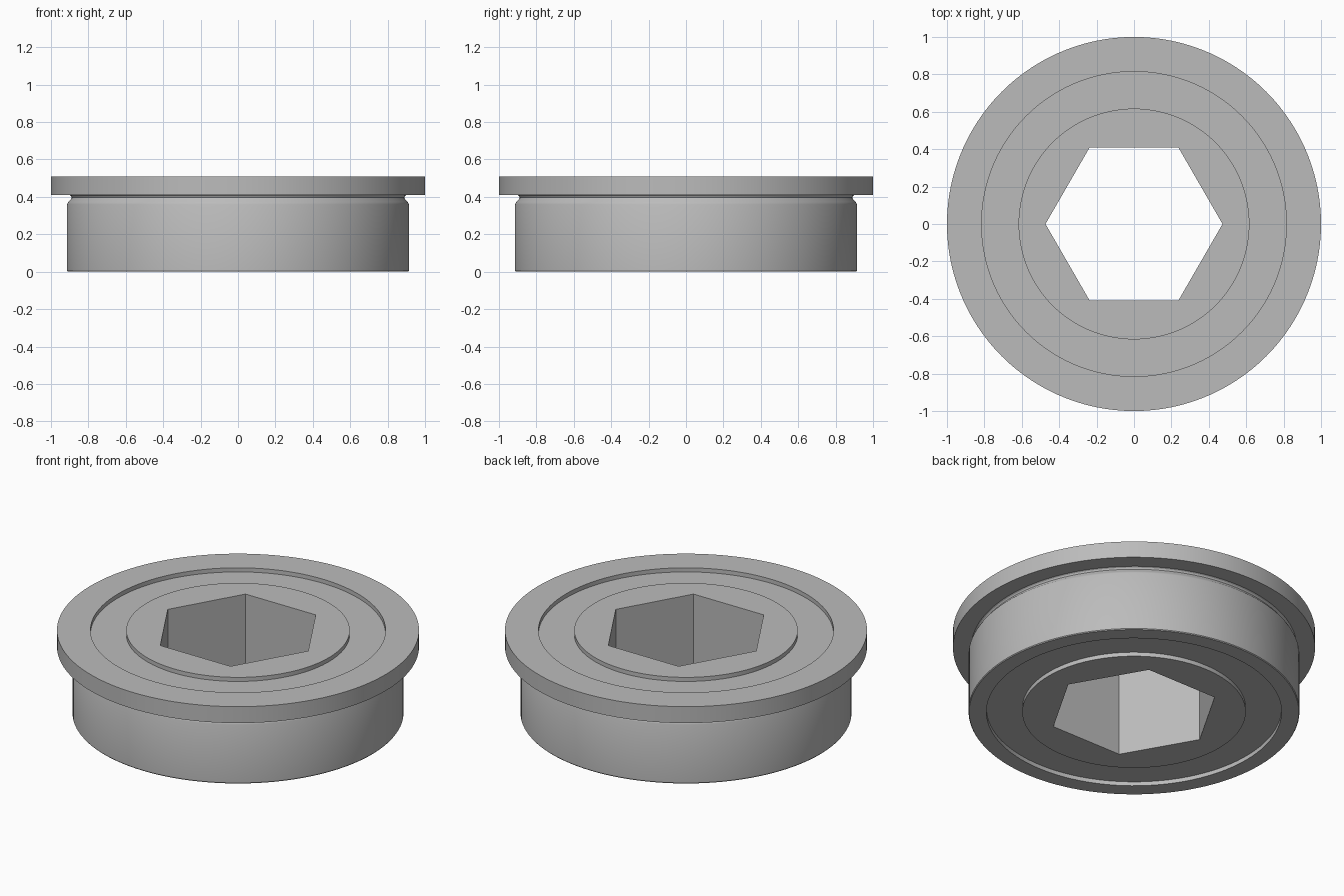
import bpy, bmesh, math

if "Cube" in bpy.data.objects:
    bpy.data.objects.remove(bpy.data.objects["Cube"])

SEG = 120            # divisible by 6 so the hexagon corners fall on vertices
TOP = 0.51
RECESS = 0.025
HEX_FLAT = 0.41      # centre to flat of the bore

steel = bpy.data.materials.new("steel_grey")
steel.diffuse_color = (0.5, 0.5, 0.5, 1)
steel.use_nodes = True
steel.node_tree.nodes["Principled BSDF"].inputs["Base Color"].default_value = steel.diffuse_color


def hex_radius(a):
    return HEX_FLAT / math.cos(a % (math.pi / 3) - math.pi / 6)


def revolve(name, profile):
    """Spin a closed (radius, z) profile; radius None follows the hexagon."""
    bm = bmesh.new()
    loops = []
    for r, z in profile:
        loop = []
        for i in range(SEG):
            a = 2 * math.pi * i / SEG
            d = hex_radius(a) if r is None else r
            loop.append(bm.verts.new((d * math.cos(a), d * math.sin(a), z)))
        loops.append(loop)
    for k, lo in enumerate(loops):
        hi = loops[(k + 1) % len(loops)]
        for i in range(SEG):
            j = (i + 1) % SEG
            bm.faces.new((lo[i], lo[j], hi[j], hi[i]))
    bmesh.ops.recalc_face_normals(bm, faces=bm.faces)
    mesh = bpy.data.meshes.new(name)
    bm.to_mesh(mesh)
    bm.free()
    mesh.materials.append(steel)
    ob = bpy.data.objects.new(name, mesh)
    bpy.context.collection.objects.link(ob)
    bpy.ops.object.select_all(action='DESELECT')
    ob.select_set(True)
    bpy.context.view_layer.objects.active = ob
    bpy.ops.object.shade_smooth_by_angle(angle=math.radians(25))


# Outer ring with flange and relief groove beneath it
revolve("outer_ring", [
    (0.815, 0), (0.91, 0), (0.914, 0.005), (0.914, 0.36), (0.908, 0.373),
    (0.893, 0.388), (0.889, 0.397), (0.893, 0.405), (0.9, 0.41),
    (1.0, 0.41), (1.0, TOP), (0.815, TOP)])

# Recessed shield between the two rings
revolve("shield", [
    (0.617, RECESS), (0.815, RECESS),
    (0.815, TOP - RECESS), (0.617, TOP - RECESS)])

# Inner ring with hexagonal bore
revolve("inner_ring", [(None, 0), (0.617, 0), (0.617, TOP), (None, TOP)])
